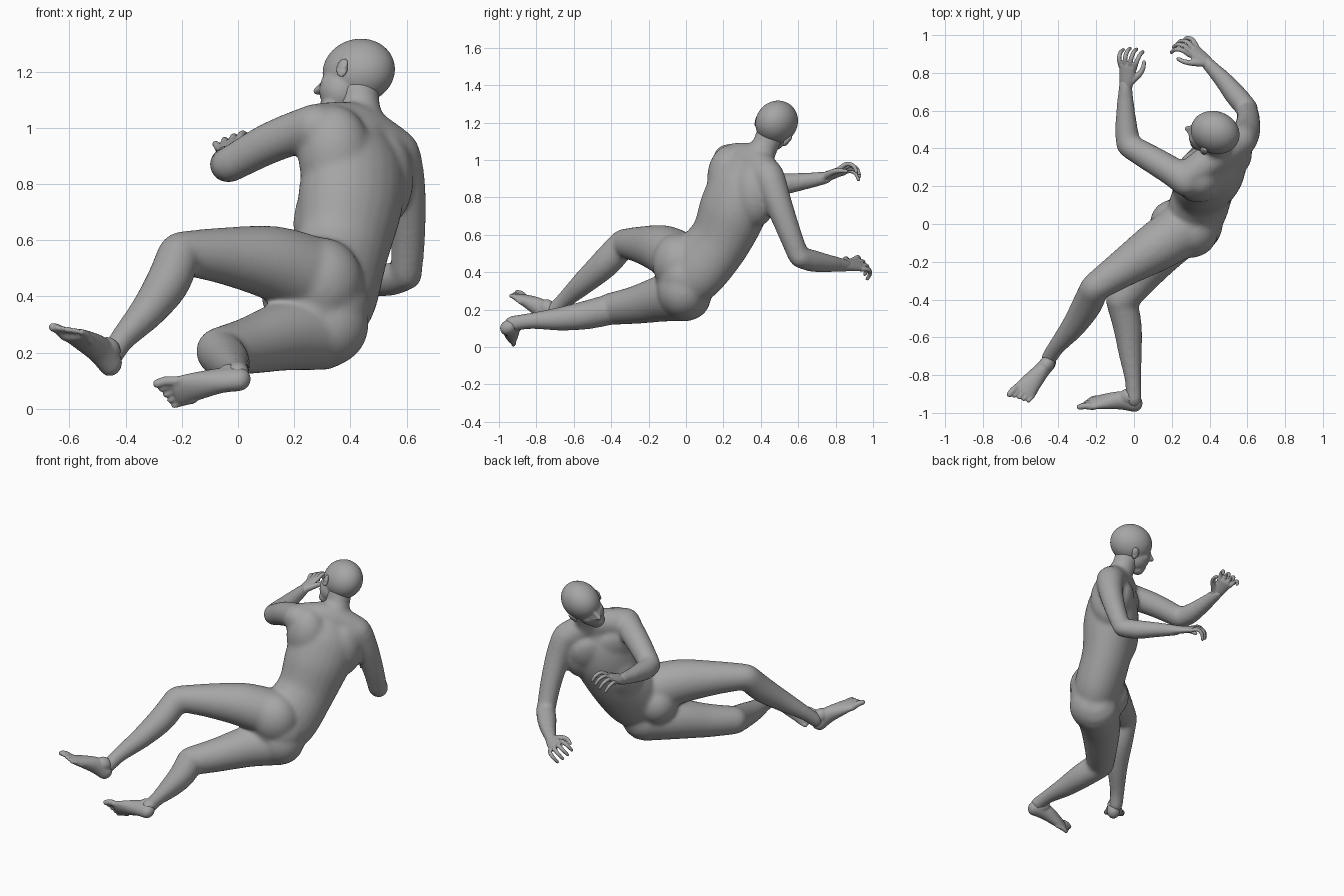
import bpy
import bmesh
import math
from mathutils import Vector, Matrix

default_cube = bpy.data.objects.get("Cube")
if default_cube:
    bpy.data.objects.remove(default_cube, do_unlink=True)

# One plain grey clay colour
grey = bpy.data.materials.new("plain_grey")
grey.use_nodes = True
grey.diffuse_color = (0.38, 0.38, 0.38, 1)
grey.node_tree.nodes["Principled BSDF"].inputs["Base Color"].default_value = grey.diffuse_color


def frame(forward, left):
    """Orthonormal axes (forward, left, up) as matrix columns."""
    forward = Vector(forward).normalized()
    up = forward.cross(Vector(left)).normalized()
    return Matrix((forward, up.cross(forward), up)).transposed()


def ellipsoid(bm, centre, radii, axes=None):
    axes = axes or Matrix.Identity(3)
    matrix = Matrix.Translation(centre) @ (axes @ Matrix.Diagonal(radii)).to_4x4()
    bmesh.ops.create_icosphere(bm, subdivisions=4, radius=1, matrix=matrix)


def loft(bm, rows, side_start=None, side_end=None, steps=6, sides=24):
    """Smooth round-ended tube through rows of x, y, z, half width, half depth."""
    rows = [Vector(tuple(r) if len(r) == 5 else (*r, r[-1])) for r in rows]
    path = []
    for i in range(len(rows) - 1):
        a, b, c, d = (rows[min(max(k, 0), len(rows) - 1)] for k in range(i - 1, i + 3))
        for s in range(steps):
            t = s / steps
            path.append(b + (c - a) * (t / 2) + (a * 2 - b * 5 + c * 4 - d) * (t * t / 2)
                        + (b * 3 - a - c * 3 + d) * (t ** 3 / 2))
    path.append(rows[-1])

    def cap(end, inner):
        out = (Vector(end[:3]) - Vector(inner[:3])).normalized()
        rings = []
        for angle in (25, 50, 70, 85):
            angle = math.radians(angle)
            place = Vector(end[:3]) + out * math.sin(angle) * min(end[3], end[4])
            rings.append(Vector((*place, end[3] * math.cos(angle), end[4] * math.cos(angle))))
        return rings

    path = cap(path[0], path[1])[::-1] + path + cap(path[-1], path[-2])
    places = [Vector(p[:3]) for p in path]
    wide, previous = None, None
    for i, p in enumerate(path):
        along = (places[min(i + 1, len(path) - 1)] - places[max(i - 1, 0)]).normalized()
        if side_start:
            wide = Vector(side_start).lerp(Vector(side_end or side_start), i / len(path))
        wide = wide or along.orthogonal()
        wide = (wide - along * wide.dot(along)).normalized()
        deep = along.cross(wide)
        ring = []
        for k in range(sides):
            angle = math.tau * k / sides
            ring.append(bm.verts.new(places[i] + wide * p[3] * math.cos(angle)
                                     + deep * p[4] * math.sin(angle)))
        if previous:
            for k in range(sides):
                n = (k + 1) % sides
                bm.faces.new((previous[k], previous[n], ring[n], ring[k]))
        else:
            bm.faces.new(ring[::-1])
        previous = ring
    bm.faces.new(previous)


def finish(bm, name, voxel, relax):
    """Fuse the overlapping volumes into one smooth skin."""
    bmesh.ops.recalc_face_normals(bm, faces=bm.faces)
    mesh = bpy.data.meshes.new(name)
    bm.to_mesh(mesh)
    bm.free()
    mesh.materials.append(grey)
    mesh.shade_smooth()
    part = bpy.data.objects.new(name, mesh)
    bpy.context.collection.objects.link(part)
    remesh = part.modifiers.new("fuse", "REMESH")
    remesh.mode = "VOXEL"
    remesh.voxel_size = voxel
    remesh.use_smooth_shade = True
    smooth = part.modifiers.new("relax", "SMOOTH")
    smooth.factor = 0.5
    smooth.iterations = relax


# Body: twisted torso, shoulders, neck and limbs in one skin
body = bmesh.new()
hip_side, shoulder_side = (-0.4, -0.18, 0.9), (-0.74, -0.59, 0.26)
loft(body, [(0.29, -0.02, 0.37, 0.185, 0.14), (0.33, 0.06, 0.43, 0.19, 0.15),
            (0.37, 0.18, 0.57, 0.178, 0.152), (0.4, 0.255, 0.74, 0.2, 0.168),
            (0.42, 0.305, 0.88, 0.195, 0.145), (0.43, 0.345, 0.97, 0.135, 0.095)],
     hip_side, shoulder_side)
loft(body, [(0.28, 0.24, 1.0, 0.088), (0.42, 0.35, 1.0, 0.088), (0.56, 0.44, 0.91, 0.088)])
loft(body, [(0.45, 0.37, 0.98, 0.09), (0.435, 0.42, 1.07, 0.072), (0.43, 0.45, 1.14, 0.075)])

# Chest, belly, groin and flank
chest = frame((-0.63, 0.67, -0.25), shoulder_side)
for side in (-1, 1):
    ellipsoid(body, Vector((0.42, 0.31, 0.86)) + chest @ Vector((0.075, side * 0.075, 0)),
              (0.06, 0.11, 0.12), chest)
ellipsoid(body, (0.325, 0.23, 0.66), (0.125, 0.13, 0.19), chest)
ellipsoid(body, (0.21, 0.005, 0.4), (0.125, 0.125, 0.13))
ellipsoid(body, (0.315, 0.1, 0.525), (0.13, 0.13, 0.135))

# Shoulder blades and buttocks
ellipsoid(body, (0.345, 0.235, 0.9), (0.13, 0.122, 0.18))
ellipsoid(body, (0.505, 0.37, 0.82), (0.12, 0.12, 0.18))
ellipsoid(body, (0.295, -0.04, 0.45), (0.15, 0.14, 0.16))
ellipsoid(body, (0.325, 0, 0.37), (0.145, 0.145, 0.14))
ellipsoid(body, (0.315, -0.015, 0.3), (0.15, 0.14, 0.15))

# Left arm reaching across, right arm propping down
loft(body, [(0.28, 0.23, 1.0, 0.088), (0.2, 0.28, 0.98, 0.078), (0.1, 0.34, 0.94, 0.073),
            (-0.02, 0.41, 0.875, 0.065)])
loft(body, [(-0.03, 0.42, 0.87, 0.065), (-0.04, 0.5, 0.87, 0.061), (-0.045, 0.62, 0.885, 0.048),
            (-0.045, 0.75, 0.905, 0.034)])
loft(body, [(0.57, 0.45, 0.89, 0.085), (0.595, 0.49, 0.78, 0.074), (0.605, 0.55, 0.62, 0.063),
            (0.6, 0.6, 0.49, 0.057)])
loft(body, [(0.6, 0.61, 0.48, 0.058), (0.54, 0.68, 0.46, 0.059), (0.47, 0.765, 0.447, 0.048),
            (0.38, 0.86, 0.435, 0.034)])

# Left leg raised and bent, right leg resting below
loft(body, [(0.26, -0.03, 0.47, 0.145), (0.12, -0.12, 0.52, 0.132), (-0.05, -0.23, 0.545, 0.102),
            (-0.2, -0.33, 0.555, 0.078)])
loft(body, [(-0.21, -0.34, 0.55, 0.077), (-0.25, -0.43, 0.45, 0.079), (-0.32, -0.54, 0.35, 0.065),
            (-0.41, -0.65, 0.25, 0.046), (-0.45, -0.71, 0.19, 0.043)])
loft(body, [(0.3, 0, 0.275, 0.138), (0.17, -0.12, 0.26, 0.125), (0.04, -0.27, 0.225, 0.102),
            (-0.065, -0.4, 0.205, 0.086)])
loft(body, [(-0.065, -0.41, 0.2, 0.083), (-0.035, -0.54, 0.17, 0.077), (-0.02, -0.68, 0.15, 0.063),
            (-0.005, -0.83, 0.14, 0.044), (0, -0.93, 0.125, 0.043)])
finish(body, "body", 0.011, 16)

# Head: skull, jaw and face features along the head's own axes
head = bmesh.new()
look = frame((-0.93, 0.33, -0.15), (-0.3, -0.78, 0.55))
skull_centre = Vector((0.43, 0.485, 1.202))


def on_head(bm, place, radii):
    ellipsoid(bm, skull_centre + look @ Vector(place), radii, look)


on_head(head, (0, 0, 0), (0.132, 0.108, 0.119))
on_head(head, (0.06, 0, -0.07), (0.08, 0.08, 0.09))
on_head(head, (0.085, 0, -0.14), (0.044, 0.048, 0.036))
on_head(head, (0.1, 0, -0.005), (0.02, 0.056, 0.022))
for side in (-1, 1):
    on_head(head, (0.09, side * 0.045, -0.06), (0.032, 0.028, 0.028))
    on_head(head, (0.138, side * 0.013, -0.06), (0.016, 0.011, 0.01))
on_head(head, (0.122, 0, -0.09), (0.02, 0.028, 0.01))
on_head(head, (0.118, 0, -0.122), (0.02, 0.026, 0.011))
loft(head, [(*(skull_centre + look @ Vector(place)), width) for place, width in
            (((0.115, 0, -0.005), 0.011), ((0.138, 0, -0.037), 0.012), ((0.156, 0, -0.057), 0.014))])
finish(head, "head", 0.006, 7)

# Ears
for side, name in ((1, "left_ear"), (-1, "right_ear")):
    ear = bmesh.new()
    on_head(ear, (0.022, side * 0.1, -0.05), (0.022, 0.012, 0.036))
    on_head(ear, (0.014, side * 0.11, -0.038), (0.018, 0.007, 0.024))
    finish(ear, name, 0.005, 2)


def hand(name, wrist, reach, thumb):
    """Open hand with fingers arching forward and hooking down."""
    bm = bmesh.new()
    axes = frame(reach, thumb)
    if axes.col[2].z < 0:
        axes.col[2] = -axes.col[2]

    def at(along, across, lift):
        return Vector(wrist) + axes @ Vector((along, across, lift))

    loft(bm, [(*at(-0.02, 0, 0), 0.032, 0.028), (*at(0.03, 0, 0.004), 0.042, 0.024),
              (*at(0.1, 0, 0.008), 0.048, 0.018)], axes.col[1])
    for i in range(4):
        across = 0.039 - 0.026 * i
        fan = across * 1.3
        length = (0.92, 1, 0.95, 0.78)[i]
        loft(bm, [(*at(0.095, across, 0.008), 0.0135),
                  (*at(0.1 + 0.045 * length, fan, 0.016), 0.0125),
                  (*at(0.1 + 0.08 * length, fan * 1.1, -0.008), 0.0115),
                  (*at(0.1 + 0.088 * length, fan * 1.1, -0.045), 0.01)], sides=12)
    loft(bm, [(*at(0.02, 0.025, 0), 0.02), (*at(0.065, 0.062, -0.008), 0.016),
              (*at(0.1, 0.076, -0.02), 0.013), (*at(0.13, 0.074, -0.032), 0.011)], sides=12)
    finish(bm, name, 0.005, 3)


hand("left_hand", (-0.04, 0.74, 0.905), (0.1, 0.95, 0.3), (1, -0.1, 0.4))
hand("right_hand", (0.385, 0.855, 0.435), (-0.8, 0.62, 0), (-0.5, -0.65, 0.7))


def foot(name, heel, toward_toes, up, inner):
    """Foot with a heel, arch, ball and five toes; inner is the big toe side."""
    bm = bmesh.new()
    along = Vector(toward_toes).normalized()
    axes = frame(along, Vector(up).cross(along))

    def at(length, across, lift):
        return Vector(heel) + axes @ Vector((length, across * inner, lift))

    loft(bm, [(*at(0, 0, -0.006), 0.04, 0.047), (*at(0.07, 0, 0.004), 0.043, 0.05),
              (*at(0.15, 0, -0.01), 0.053, 0.038), (*at(0.22, 0, -0.027), 0.06, 0.023)],
         axes.col[1])
    ellipsoid(bm, at(0.035, 0, 0.03), (0.05, 0.041, 0.045), axes)
    for i in range(5):
        across = 0.042 - 0.022 * i
        size = 0.018 if i == 0 else 0.0125
        tip = 0.288 - 0.011 * i
        loft(bm, [(*at(tip - 0.07, across, -0.028), size), (*at(tip - 0.03, across * 1.1, -0.025), size),
                  (*at(tip, across * 1.12, -0.034), size * 0.9)], sides=12)
    finish(bm, name, 0.006, 3)


foot("left_foot", (-0.452, -0.735, 0.165), (-0.55, -0.62, 0.54), (0.3, 0.45, 0.7), -1)
foot("right_foot", (0.005, -0.945, 0.108), (-0.97, 0.1, -0.14), (0, 0.85, 0.5), 1)
